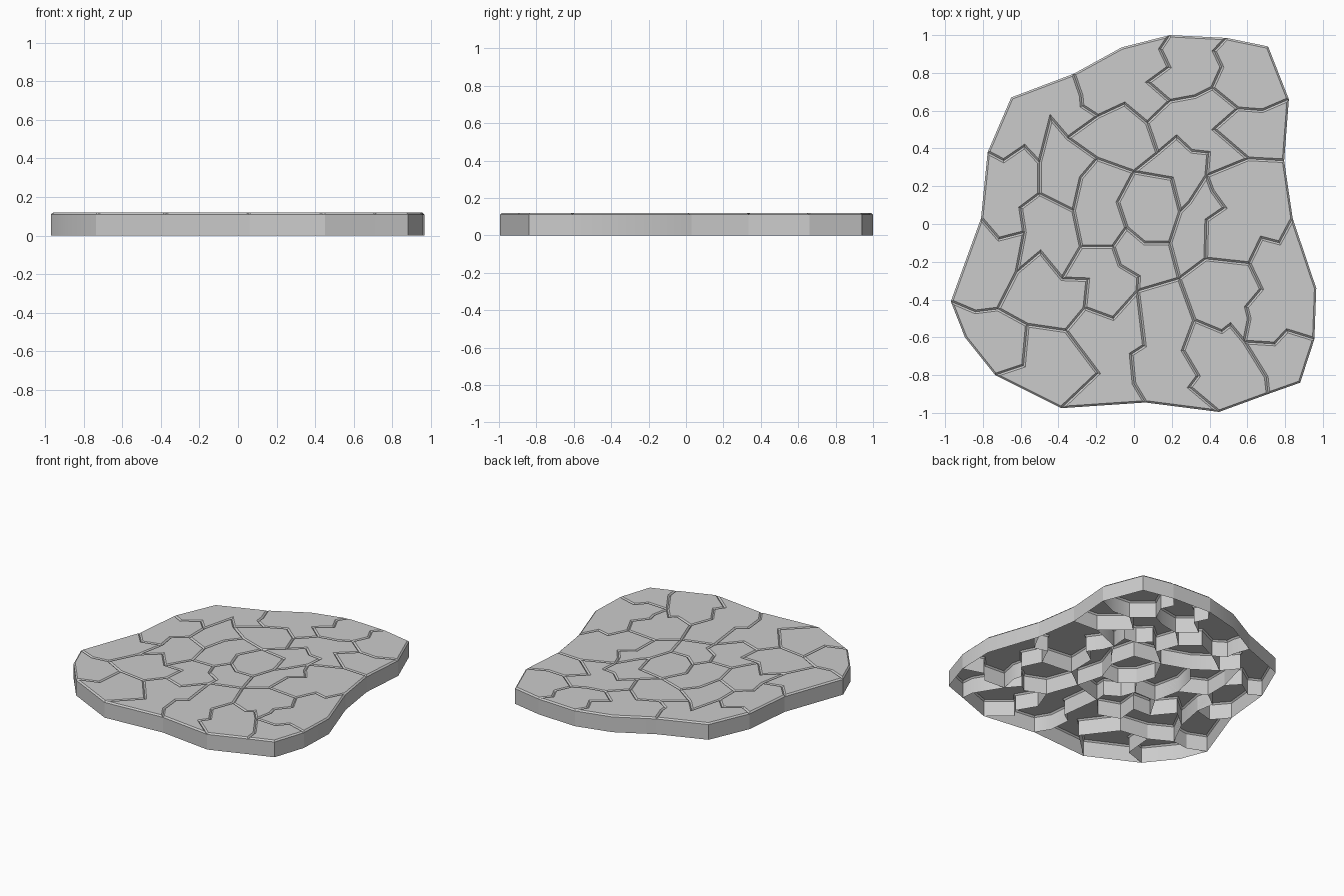
import bpy, bmesh, math

HEIGHT, BEVEL = 0.12, 0.01
links = {}


def crack(*pts):
    """Draw one joint line; shared points join the lines into a net."""
    for a, b in zip(pts, pts[1:]):
        links.setdefault(a, set()).add(b)
        links.setdefault(b, set()).add(a)


# Outer rim of the slab
crack((.19, 1), (.49, .985), (.71, .94), (.82, .66), (.795, .335), (.84, .03),
      (.965, -.34), (.955, -.61), (.88, -.84), (.71, -.9), (.45, -.995), (.06, -.945),
      (-.385, -.975), (-.735, -.8), (-.895, -.6), (-.97, -.41), (-.81, .03),
      (-.775, .38), (-.65, .67), (-.32, .795), (-.065, .935), (.19, 1))

# Ring around the centre stone
crack((0, .275), (.2, .24), (.245, .065), (.19, -.1), (.055, -.1), (-.04, -.02),
      (-.085, .115), (0, .275))

# Middle ring: stones around the centre
crack((0, .275), (-.195, .345), (-.28, .245), (-.32, .07), (-.28, -.12),
      (-.11, -.12), (-.04, -.02))
crack((-.11, -.12), (-.075, -.22), (.025, -.28), (.02, -.355), (.24, -.29), (.19, -.1))
crack((-.28, -.12), (-.38, -.29), (-.245, -.295), (-.26, -.445), (-.11, -.5), (.02, -.355))
crack((0, .275), (.125, .375), (.225, .46), (.305, .385), (.395, .375), (.385, .255),
      (.295, .115), (.245, .065))
crack((.385, .255), (.415, .175), (.48, .085), (.385, .02), (.38, -.185), (.24, -.29))

# Joints running up to the back rim
crack((.19, 1), (.14, .925), (.185, .83), (.075, .75), (.19, .65), (.07, .535), (.125, .375))
crack((.49, .985), (.425, .915), (.465, .83), (.415, .72), (.55, .61), (.68, .6), (.82, .66))
crack((.19, .65), (.325, .675), (.415, .72))
crack((.55, .61), (.425, .5), (.605, .345), (.795, .335))
crack((.605, .345), (.385, .255))
crack((-.32, .795), (-.28, .68), (-.275, .625), (-.19, .57), (-.05, .635), (.07, .535))
crack((-.19, .57), (-.35, .455), (-.195, .345))

# Joints running to the left rim
crack((-.35, .455), (-.44, .56), (-.5, .325), (-.58, .41), (-.69, .335), (-.775, .38))
crack((-.5, .325), (-.5, .16), (-.32, .07))
crack((-.5, .16), (-.6, .085), (-.58, -.045), (-.715, -.08), (-.81, .03))
crack((-.58, -.045), (-.62, -.255), (-.72, -.45), (-.84, -.465), (-.97, -.41))
crack((-.62, -.255), (-.495, -.15), (-.38, -.29))

# Joints running to the front rim
crack((-.72, -.45), (-.565, -.535), (-.585, -.75), (-.735, -.8))
crack((-.565, -.535), (-.36, -.565), (-.19, -.79), (-.385, -.975))
crack((-.36, -.565), (-.26, -.445))
crack((.02, -.355), (.055, -.645), (-.015, -.69), (0, -.845), (.06, -.945))
crack((.24, -.29), (.32, -.51), (.26, -.67), (.34, -.805), (.295, -.865), (.45, -.995))
crack((.32, -.51), (.465, -.57), (.51, -.535), (.585, -.625), (.7, -.81), (.71, -.9))

# Joints running to the right rim
crack((.38, -.185), (.61, -.21), (.675, -.075), (.77, -.1), (.84, .03))
crack((.61, -.21), (.675, -.345), (.595, -.44), (.61, -.5), (.585, -.625),
      (.745, -.635), (.81, -.565), (.955, -.61))


def stone_outlines():
    """Walk the net and return each enclosed cell, counter-clockwise."""
    order = {p: sorted(n, key=lambda q: math.atan2(q[1] - p[1], q[0] - p[0]))
             for p, n in links.items()}
    done, cells = set(), []
    for p in order:
        for q in order[p]:
            u, v, loop = p, q, []
            while (u, v) not in done:
                done.add((u, v))
                loop.append(u)
                u, v = v, order[v][order[v].index(u) - 1]
            area = sum(a[0] * b[1] - a[1] * b[0] for a, b in zip(loop, loop[1:] + loop[:1]))
            if area > 0:
                cells.append(loop)
    return cells


def make_stone(name, outline):
    """Hollow stone: open base, upright walls and a bevelled flat top."""
    bm = bmesh.new()
    low = [bm.verts.new((x, y, 0)) for x, y in outline]
    high = [bm.verts.new((x, y, HEIGHT - BEVEL)) for x, y in outline]
    n = len(outline)
    for i in range(n):
        j = (i + 1) % n
        bm.faces.new((low[i], low[j], high[j], high[i]))
    top = bm.faces.new(high)
    bm.normal_update()
    bmesh.ops.inset_individual(bm, faces=[top], thickness=BEVEL, depth=0,
                               use_even_offset=True)
    for v in top.verts:
        v.co.z = HEIGHT
    mesh = bpy.data.meshes.new(name)
    bm.to_mesh(mesh)
    bm.free()
    obj = bpy.data.objects.new(name, mesh)
    bpy.context.collection.objects.link(obj)
    obj.select_set(True)
    bpy.context.view_layer.objects.active = obj


for k, cell in enumerate(stone_outlines(), 1):
    make_stone(f"paving_stone_{k:02d}", cell)
bpy.ops.object.shade_smooth_by_angle(angle=math.radians(30))
